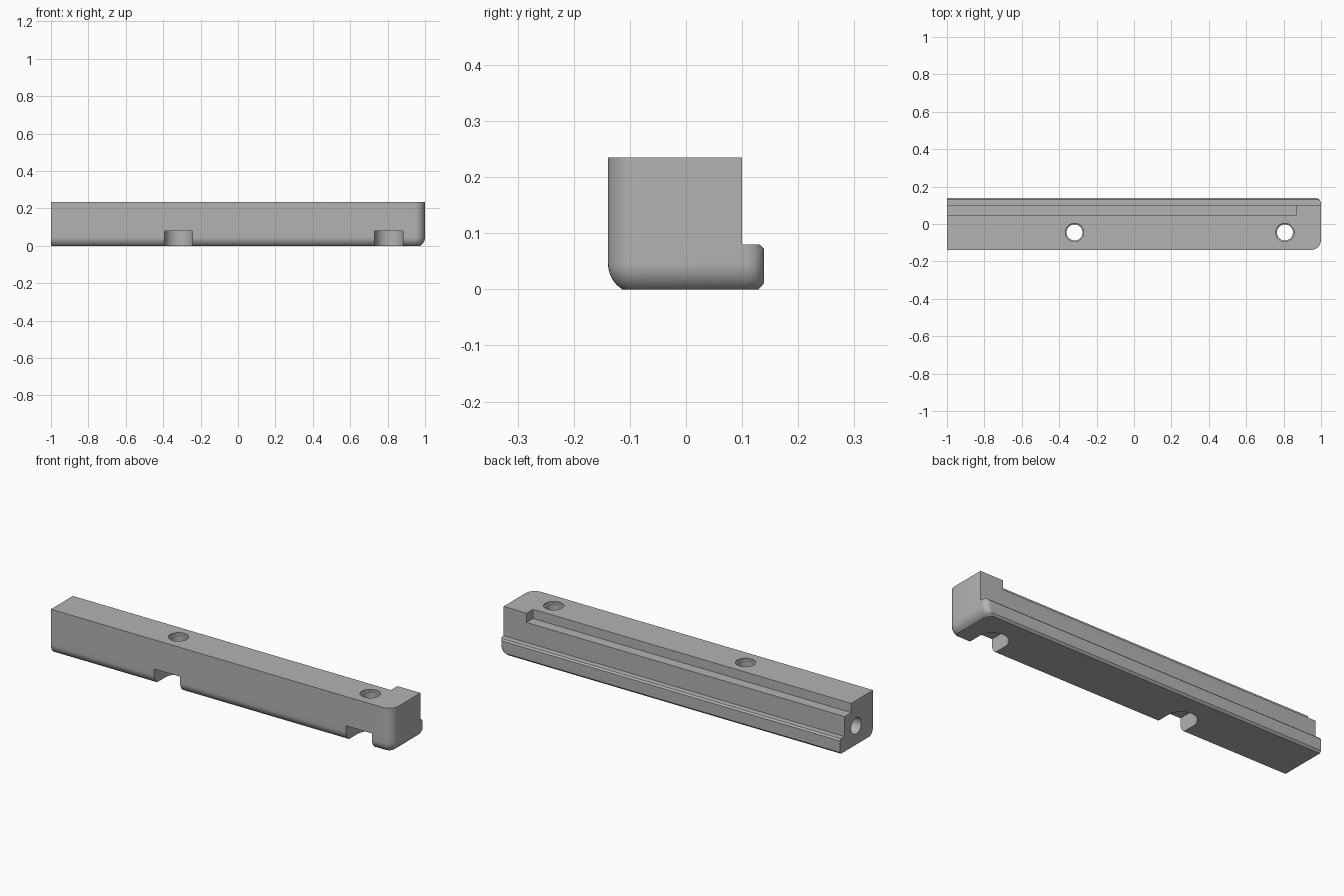
import bpy, bmesh, math

cube = bpy.data.objects.get("Cube")
if cube:
    bpy.data.objects.remove(cube)

grey = bpy.data.materials.new("plain grey")
grey.use_nodes = True
colour = (0.45, 0.45, 0.45, 1)
grey.diffuse_color = colour
grey.node_tree.nodes["Principled BSDF"].inputs["Base Color"].default_value = colour

FRONT, BODY_BACK, LIP_BACK, TOP = -0.139, 0.1, 0.139, 0.235
LIP_TOP, SEGS, ROUND = 0.08, 10, 0.054


def loft(name, rings):
    """Skin a stack of equal-length rings and cap both ends."""
    bm = bmesh.new()
    loops = [[bm.verts.new(p) for p in ring] for ring in rings]
    n = len(loops[0])
    for a, b in zip(loops, loops[1:]):
        for i in range(n):
            j = (i + 1) % n
            bm.faces.new((a[i], a[j], b[j], b[i]))
    bm.faces.new(loops[0][::-1])
    bm.faces.new(loops[-1])
    bmesh.ops.recalc_face_normals(bm, faces=bm.faces)
    mesh = bpy.data.meshes.new(name)
    bm.to_mesh(mesh)
    bm.free()
    mesh.materials.append(grey)
    ob = bpy.data.objects.new(name, mesh)
    bpy.context.collection.objects.link(ob)
    return ob


def arc(cx, cy, r, start, end, n=SEGS):
    steps = [math.radians(start + (end - start) * i / n) for i in range(n + 1)]
    return [(cx + r * math.cos(t), cy + r * math.sin(t)) for t in steps]


def footprint(z, inset, back, back_round):
    """Plan outline: square left end, rounded corners on the right end."""
    right, front, r = 1 - inset, FRONT + inset, ROUND - inset
    pts = [(-1, back), (-1, front)]
    pts += arc(right - r, front + r, r, -90, 0)
    pts += arc(right - back_round, back - back_round, back_round, 0, 90)
    return [(x, y, z) for x, y in pts]


# Rail body: rounded underside, chamfered rear lip, straight upper block
rings = []
for i in range(SEGS + 1):
    a = math.radians(58 * (1 - i / SEGS))
    z = 0.046 - ROUND * math.sin(a)
    rings.append(footprint(max(z, 0), ROUND * (1 - math.cos(a)),
                           LIP_BACK - max(0, 0.01 - z), 0.03))
rings += [footprint(LIP_TOP - 0.008, 0, LIP_BACK, 0.03),
          footprint(LIP_TOP, 0, LIP_BACK - 0.008, 0.022),
          footprint(LIP_TOP, 0, BODY_BACK, 0.001),
          footprint(TOP, 0, BODY_BACK, 0.001)]
rail = loft("rail_body", rings)

cutters = []


def prism(name, outline, low, high):
    cutters.append(loft(name, [[(x, y, z) for x, y in outline] for z in (low, high)]))


# Long rebate along the upper rear edge
prism("rebate_cutter", [(-1.1, 0.045), (0.865, 0.045), (0.865, 0.2), (-1.1, 0.2)], 0.186, 0.3)

# Screw holes, each with a U-shaped pocket open to the front
for side, x in (("right", -0.318), ("left", 0.807)):
    y = -0.045
    prism(side + "_pocket_cutter",
          [(x - 0.076, -0.2), (x + 0.076, -0.2)] + arc(x, y, 0.076, 0, 180, 24), -0.05, LIP_TOP)
    circles = [(0.043, 0.05), (0.043, TOP - 0.012), (0.049, TOP - 0.008), (0.049, 0.3)]
    cutters.append(loft(side + "_hole_cutter",
                        [[(px, py, z) for px, py in arc(x, y, r, 0, 360, 32)[:-1]]
                         for r, z in circles]))

# Blind hole in the square end
cutters.append(loft("end_hole_cutter",
                    [[(x, y, z) for y, z in arc(0.003, 0.1, 0.043, 0, 360, 32)[:-1]]
                     for x in (-1.1, -0.7)]))

for cutter in cutters:
    cutter.hide_render = True
    cutter.hide_set(True)
    mod = rail.modifiers.new(cutter.name, "BOOLEAN")
    mod.operation = "DIFFERENCE"
    mod.solver = "EXACT"
    mod.object = cutter

# Apply the cuts, remove the cutters and smooth the rounded edges
bpy.context.view_layer.objects.active = rail
rail.select_set(True)
for mod in list(rail.modifiers):
    bpy.ops.object.modifier_apply(modifier=mod.name)
for cutter in cutters:
    bpy.data.objects.remove(cutter)
bpy.ops.object.shade_smooth_by_angle(angle=math.radians(25))
